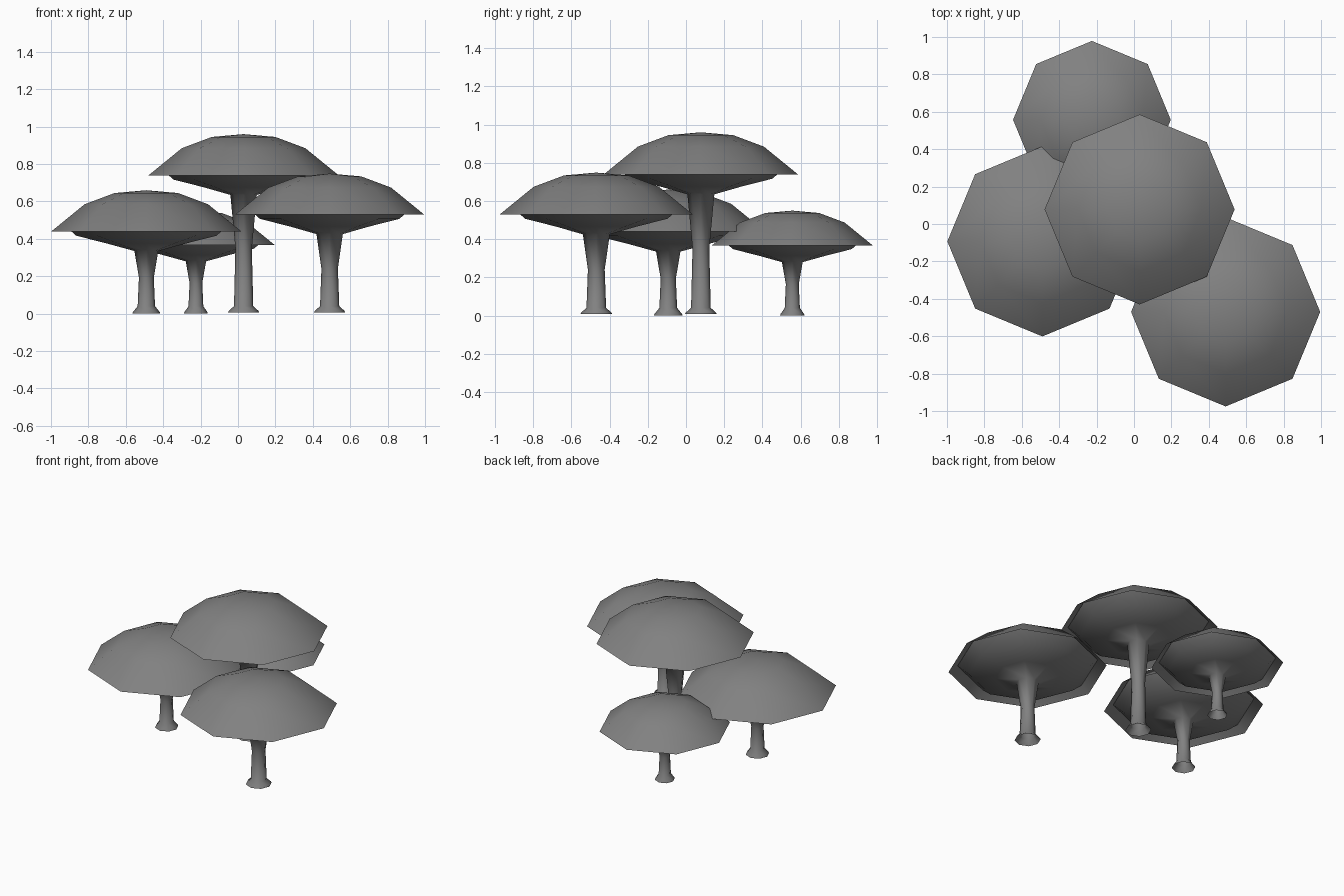
import bpy, bmesh, math

if "Cube" in bpy.data.objects:
    bpy.data.objects.remove(bpy.data.objects["Cube"])

SIDES = 8

grey = bpy.data.materials.new("dark_grey")
grey.diffuse_color = (0.22, 0.22, 0.22, 1)
grey.use_nodes = True
grey.node_tree.nodes["Principled BSDF"].inputs["Base Color"].default_value = grey.diffuse_color


def lathe(name, profile, location):
    """Spin (radius, z) points into an eight-sided surface; radius 0 makes a pole."""
    bm = bmesh.new()
    rings = []
    for r, z in profile:
        if r == 0:
            rings.append([bm.verts.new((0, 0, z))] * SIDES)
        else:
            rings.append([bm.verts.new((r * math.cos(math.tau * i / SIDES),
                                        r * math.sin(math.tau * i / SIDES), z))
                          for i in range(SIDES)])
    # Profiles run from top to bottom, so this winding faces outward
    for a, b in zip(rings, rings[1:]):
        for i in range(SIDES):
            j = (i + 1) % SIDES
            bm.faces.new(list(dict.fromkeys((a[i], b[i], b[j], a[j]))))
    mesh = bpy.data.meshes.new(name)
    bm.to_mesh(mesh)
    bm.free()
    mesh.materials.append(grey)
    obj = bpy.data.objects.new(name, mesh)
    obj.location = location
    bpy.context.collection.objects.link(obj)
    bpy.ops.object.select_all(action='DESELECT')
    obj.select_set(True)
    bpy.context.view_layer.objects.active = obj
    bpy.ops.object.shade_smooth_by_angle(angle=math.radians(80))
    return obj


# Unit-size profiles measured from the cap rim: an open dome, and gills inside it
CAP = [(0, 0.22), (0.17, 0.205), (0.33, 0.145), (0.508, 0)]
GILLS = [(0.45, 0.043), (0.375, -0.023), (0.21, -0.065)]


def mushroom(name, x, y, rim, size, base, foot):
    def scaled(profile):
        return [(r * size, z * size) for r, z in profile]
    lathe(name + "_cap", scaled(CAP), (x, y, rim))
    # Gills flow into the stem: narrow middle, flared open foot
    top = rim - 0.105 * size
    gills = [(r, z + rim) for r, z in scaled(GILLS)]
    lathe(name + "_gills_and_stem", gills + [
        (foot * 0.85, top),
        (foot * 0.53, 0.04 + (top - 0.04) * 0.52),
        (foot * 0.62, 0.04), (foot * 0.96, base + 0.008),
        (foot, base)], (x, y, 0))


mushroom("tall_mushroom", 0.03, 0.078, 0.74, 1.0, 0.007, 0.083)
mushroom("front_mushroom", 0.49, -0.47, 0.53, 0.995, 0.007, 0.083)
mushroom("left_mushroom", -0.49, -0.093, 0.44, 1.0, 0.0, 0.075)
mushroom("small_mushroom", -0.225, 0.557, 0.367, 0.83, 0.0, 0.064)
